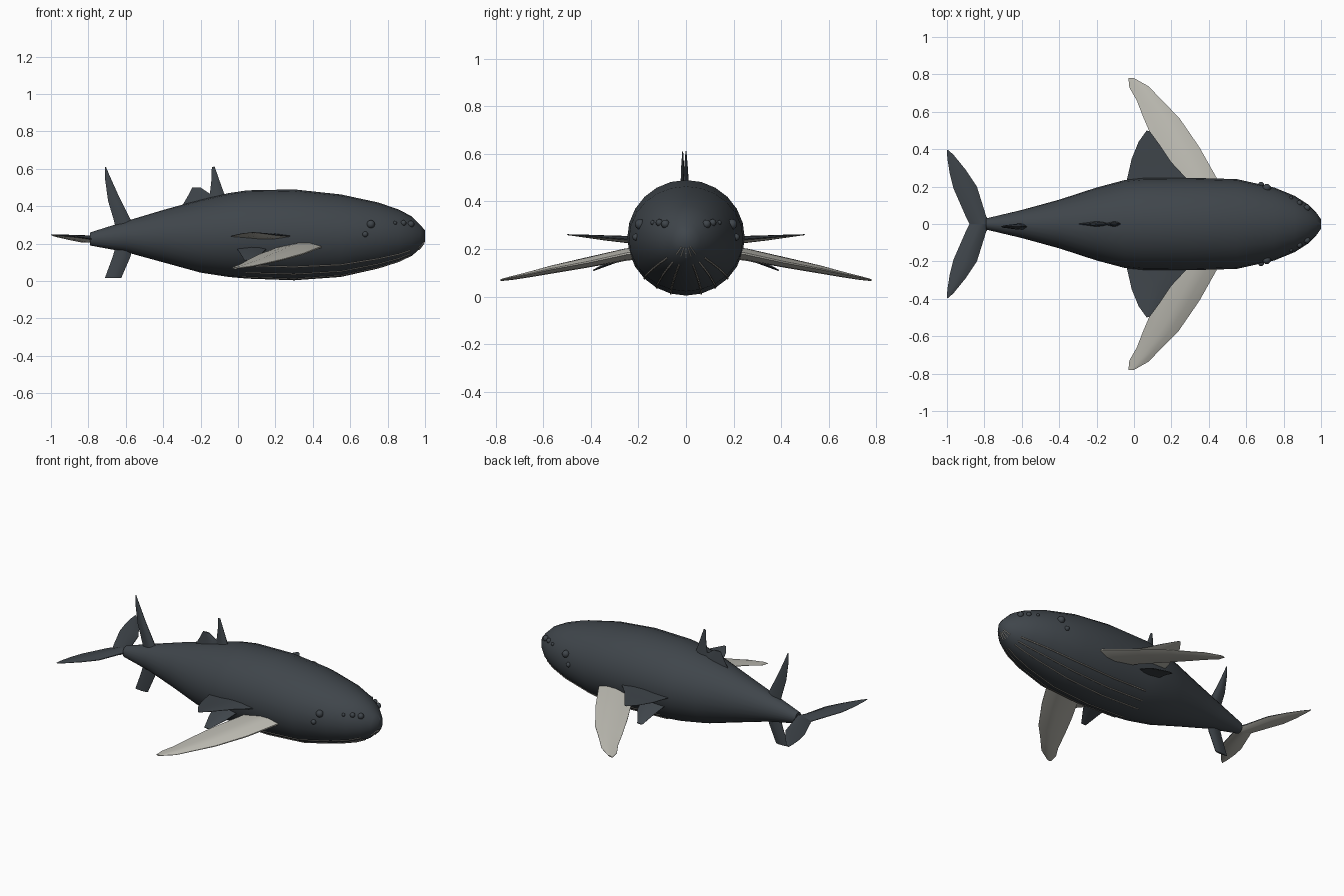
import bpy, bmesh, math
from mathutils import Vector

cube = bpy.data.objects.get("Cube")
if cube:
    bpy.data.objects.remove(cube, do_unlink=True)


def material(name, colour):
    mat = bpy.data.materials.new(name)
    mat.use_nodes = True
    mat.diffuse_color = (*colour, 1)
    mat.node_tree.nodes["Principled BSDF"].inputs["Base Color"].default_value = (*colour, 1)
    return mat


SLATE = material("slate skin", (0.05, 0.06, 0.07))
PALE = material("pale skin", (0.5, 0.49, 0.44))
GROOVE = material("groove skin", (0.3, 0.28, 0.25))


def finish(bm, name, materials, angle=40):
    bmesh.ops.recalc_face_normals(bm, faces=bm.faces)
    mesh = bpy.data.meshes.new(name)
    bm.to_mesh(mesh)
    bm.free()
    obj = bpy.data.objects.new(name, mesh)
    bpy.context.collection.objects.link(obj)
    for mat in materials:
        mesh.materials.append(mat)
    bpy.ops.object.select_all(action="DESELECT")
    obj.select_set(True)
    bpy.context.view_layer.objects.active = obj
    bpy.ops.object.shade_smooth_by_angle(angle=math.radians(angle))
    return obj


def mirror(obj):
    mod = obj.modifiers.new("mirror", "MIRROR")
    mod.use_axis = (False, True, False)
    mod.use_mirror_merge = False


def loft(bm, rings):
    """Skin a list of closed point rings and cap both ends."""
    loops = [[bm.verts.new(p) for p in ring] for ring in rings]
    n = len(loops[0])
    for a, b in zip(loops, loops[1:]):
        for i in range(n):
            j = (i + 1) % n
            bm.faces.new((a[i], a[j], b[j], b[i]))
    bm.faces.new(loops[0])
    bm.faces.new(loops[-1])


# Body stations: x, half width, top z, bottom z
STATIONS = [
    (-0.79, 0.03, 0.26, 0.19), (-0.6, 0.075, 0.32, 0.155),
    (-0.4, 0.13, 0.38, 0.1), (-0.2, 0.195, 0.435, 0.045),
    (-0.05, 0.235, 0.47, 0.022), (0.05, 0.245, 0.485, 0.013),
    (0.3, 0.247, 0.49, 0.004), (0.55, 0.24, 0.463, 0.022),
    (0.75, 0.195, 0.42, 0.067), (0.86, 0.15, 0.382, 0.102),
    (0.93, 0.105, 0.345, 0.135), (0.975, 0.06, 0.3, 0.175),
    (1.0, 0.025, 0.27, 0.21),
]


def on_body(x, angle):
    """Point on the body; angle is measured from the belly toward +y."""
    for a, b in zip(STATIONS, STATIONS[1:]):
        if x <= b[0]:
            break
    t = (x - a[0]) / (b[0] - a[0])
    width, top, low = (p + (q - p) * t for p, q in zip(a[1:], b[1:]))
    return Vector((x, width * math.sin(angle),
                   (top + low) / 2 - (top - low) / 2 * math.cos(angle)))


SIDES = 24
bm = bmesh.new()
loft(bm, [[on_body(s[0], math.tau * i / SIDES) for i in range(SIDES)] for s in STATIONS])
finish(bm, "body", [SLATE])


def fin(name, sections, normal, materials, paired=True):
    """Loft lens sections, each given as front edge, back edge, half thickness."""
    bm = bmesh.new()
    rings = []
    for front, back, thick in sections:
        front, back = Vector(front), Vector(back)
        up = Vector(normal) * thick
        lens = ((0, 0.15), (0.25, 0.9), (0.5, 1), (0.8, 0.45), (1, 0.1))
        upper = [front.lerp(back, t) + up * h for t, h in lens]
        lower = [front.lerp(back, t) - up * h for t, h in reversed(lens)]
        rings.append(upper + lower)
    loft(bm, rings)
    bmesh.ops.recalc_face_normals(bm, faces=bm.faces)
    if len(materials) > 1:
        for face in bm.faces:
            face.material_index = int(face.normal.z < -0.1)
    obj = finish(bm, name, materials)
    if paired:
        mirror(obj)


# Long pale flippers sweeping back and down
fin("pectoral_fins", [
    ((0.47, 0.17, 0.19), (0.23, 0.17, 0.185), 0.026),
    ((0.44, 0.25, 0.18), (0.19, 0.27, 0.17), 0.026),
    ((0.35, 0.41, 0.145), (0.11, 0.43, 0.14), 0.022),
    ((0.24, 0.57, 0.115), (0.05, 0.57, 0.11), 0.017),
    ((0.15, 0.66, 0.095), (0.015, 0.66, 0.09), 0.012),
    ((0.08, 0.735, 0.08), (-0.025, 0.73, 0.075), 0.008),
    ((0.0, 0.78, 0.07), (-0.03, 0.78, 0.068), 0.004),
], (0, 0, 1), [PALE])

# Dark triangular side fins with pale undersides
fin("side_fins", [
    ((0.32, 0.18, 0.238), (-0.05, 0.18, 0.238), 0.018),
    ((0.275, 0.25, 0.24), (-0.035, 0.25, 0.24), 0.015),
    ((0.2, 0.33, 0.246), (-0.012, 0.35, 0.247), 0.011),
    ((0.14, 0.42, 0.254), (0.025, 0.44, 0.255), 0.006),
    ((0.085, 0.495, 0.26), (0.068, 0.5, 0.26), 0.002),
], (0, 0, 1), [SLATE, PALE])

# Small dark fins angled down behind the flippers
fin("lower_fins", [
    ((0.16, 0.19, 0.18), (-0.01, 0.19, 0.18), 0.014),
    ((0.13, 0.3, 0.15), (0.01, 0.3, 0.15), 0.01),
    ((0.07, 0.39, 0.11), (0.035, 0.39, 0.11), 0.003),
], (0, 0.4, 0.9), [SLATE])

# Tail flukes with pale undersides
fin("tail_flukes", [
    ((-0.76, 0.0, 0.225), (-0.88, 0.0, 0.225), 0.02),
    ((-0.79, 0.04, 0.225), (-0.895, 0.03, 0.228), 0.019),
    ((-0.84, 0.2, 0.232), (-0.965, 0.19, 0.235), 0.014),
    ((-0.9, 0.29, 0.238), (-0.985, 0.27, 0.24), 0.009),
    ((-0.965, 0.37, 0.244), (-0.998, 0.35, 0.245), 0.005),
    ((-0.995, 0.397, 0.247), (-1.0, 0.395, 0.247), 0.002),
], (0, 0, 1), [SLATE, PALE])

# Upright tail fin, upper and lower blades
TAIL_Y = -0.014
fin("upper_tail_fin", [
    ((-0.55, TAIL_Y, 0.27), (-0.65, TAIL_Y, 0.27), 0.018),
    ((-0.575, TAIL_Y, 0.33), (-0.665, TAIL_Y, 0.33), 0.016),
    ((-0.64, TAIL_Y, 0.46), (-0.695, TAIL_Y, 0.43), 0.01),
    ((-0.685, TAIL_Y, 0.56), (-0.71, TAIL_Y, 0.54), 0.006),
    ((-0.706, TAIL_Y, 0.61), (-0.712, TAIL_Y, 0.608), 0.002),
], (0, 1, 0), [SLATE], False)
fin("lower_tail_fin", [
    ((-0.56, TAIL_Y, 0.2), (-0.65, TAIL_Y, 0.2), 0.016),
    ((-0.575, TAIL_Y, 0.13), (-0.67, TAIL_Y, 0.13), 0.014),
    ((-0.625, TAIL_Y, 0.015), (-0.712, TAIL_Y, 0.015), 0.006),
], (0, 1, 0), [SLATE], False)

# Back fin: tall front spike and low rear lobe
fin("dorsal_spike", [
    ((-0.05, 0, 0.42), (-0.17, 0, 0.42), 0.016),
    ((-0.075, 0, 0.47), (-0.15, 0, 0.47), 0.012),
    ((-0.1, 0, 0.54), (-0.142, 0, 0.54), 0.008),
    ((-0.125, 0, 0.612), (-0.14, 0, 0.61), 0.002),
], (0, 1, 0), [SLATE], False)
fin("dorsal_lobe", [
    ((-0.12, 0, 0.4), (-0.3, 0, 0.4), 0.016),
    ((-0.14, 0, 0.46), (-0.265, 0, 0.46), 0.011),
    ((-0.2, 0, 0.5), (-0.245, 0, 0.5), 0.005),
], (0, 1, 0), [SLATE], False)


def bump(name, centre, size):
    bm = bmesh.new()
    bmesh.ops.create_uvsphere(bm, u_segments=12, v_segments=8, radius=1)
    for v in bm.verts:
        v.co = Vector(a * b for a, b in zip(v.co, size)) + Vector(centre)
    return finish(bm, name, [SLATE])


# Head knobs and eyes sitting on the skin: x, height, radius
for x, z, r in ((0.71, 0.305, 0.022), (0.68, 0.25, 0.015), (0.84, 0.31, 0.01),
                (0.885, 0.31, 0.015), (0.925, 0.305, 0.018)):
    spots = [on_body(x, math.radians(a)) for a in range(90, 180)]
    spot = min(spots, key=lambda p: abs(p.z - z))
    mirror(bump("eyes" if z < 0.3 else "head_knobs", spot, (r, r, r)))
bump("snout_tip", (0.985, 0, 0.25), (0.015, 0.02, 0.028))


def ridge(name, points, thickness, mat):
    curve = bpy.data.curves.new(name, "CURVE")
    curve.dimensions = "3D"
    curve.bevel_depth = thickness
    curve.bevel_resolution = 1
    curve.use_fill_caps = True
    spline = curve.splines.new("POLY")
    spline.points.add(len(points) - 1)
    for dot, p in zip(spline.points, points):
        dot.co = (*p, 1)
    curve.materials.append(mat)
    bpy.context.collection.objects.link(bpy.data.objects.new(name, curve))


# Throat grooves along the belly and short creases under the snout
for side in (-1, 1):
    for k in (1, 2, 3):
        angle = side * math.radians(15 * k)
        line = [on_body(0.02 * i, angle) for i in range(k, 47)]
        ridge("throat_groove", line, 0.004, GROOVE)
for k in range(-2, 3):
    ridge("snout_crease", [on_body(x, k * 0.3) for x in (0.965, 0.98, 0.995)], 0.003, PALE)
